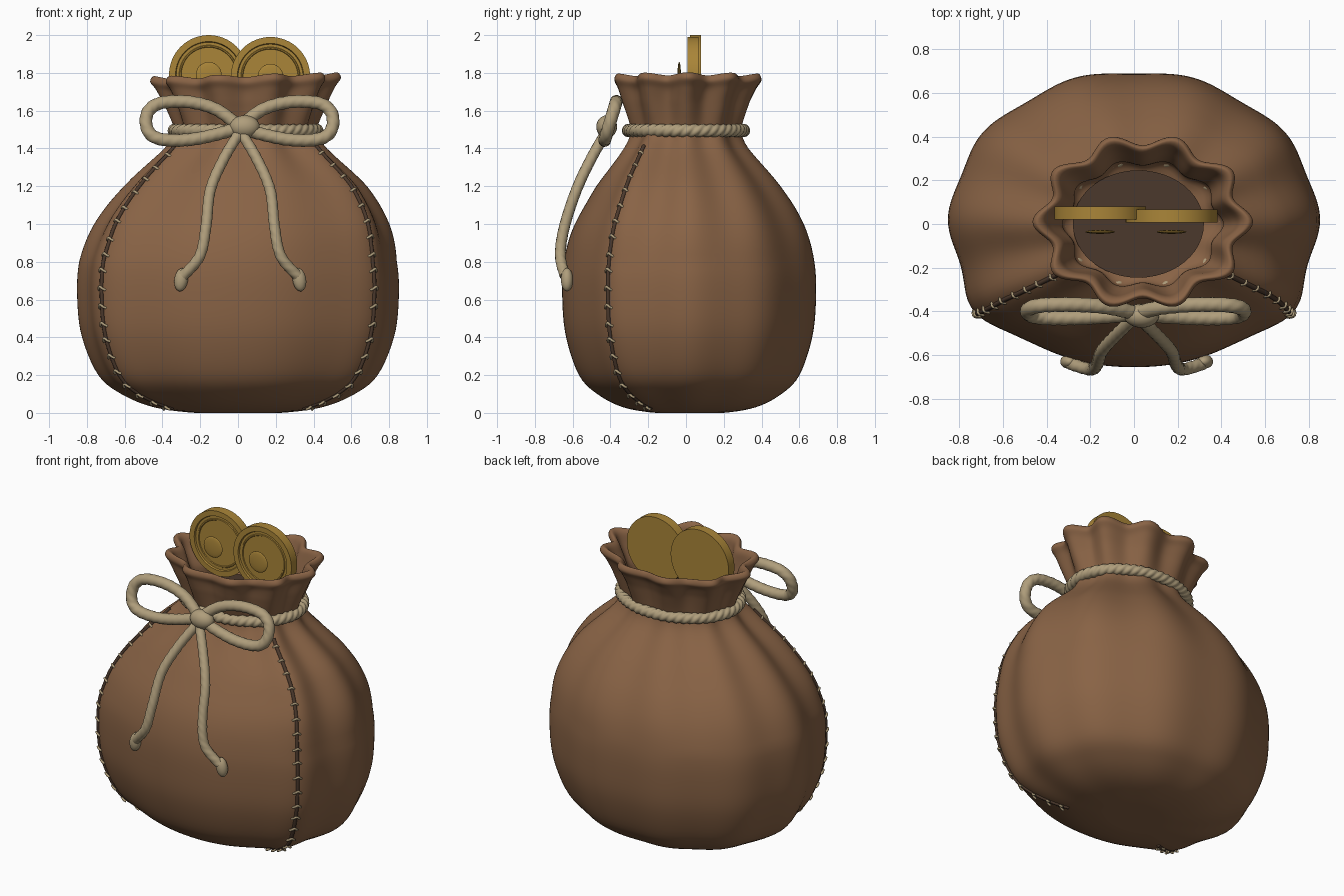
import bpy, bmesh
from math import sin, cos, pi, exp, radians
from mathutils import Vector, Matrix

if "Cube" in bpy.data.objects:
    bpy.data.objects.remove(bpy.data.objects["Cube"])


def material(name, rgb):
    m = bpy.data.materials.new(name)
    m.diffuse_color = (*rgb, 1)
    m.use_nodes = True
    m.node_tree.nodes["Principled BSDF"].inputs["Base Color"].default_value = m.diffuse_color
    return m


LEATHER = material("leather", (0.25, 0.125, 0.06))
DARK = material("dark_leather", (0.07, 0.04, 0.025))
ROPE = material("rope", (0.43, 0.34, 0.20))
GOLD = material("gold", (0.40, 0.235, 0.04))


def finish(name, bm, mat, angle=60):
    bmesh.ops.remove_doubles(bm, verts=bm.verts, dist=1e-5)
    bmesh.ops.recalc_face_normals(bm, faces=bm.faces)
    me = bpy.data.meshes.new(name)
    bm.to_mesh(me)
    bm.free()
    me.materials.append(mat)
    ob = bpy.data.objects.new(name, me)
    bpy.context.collection.objects.link(ob)
    bpy.ops.object.select_all(action='DESELECT')
    ob.select_set(True)
    bpy.context.view_layer.objects.active = ob
    bpy.ops.object.shade_smooth_by_angle(angle=radians(angle))


def skin(bm, rings, closed=False, caps=False):
    """Join rings of points with quads."""
    vs = [[bm.verts.new(p) for p in r] for r in rings]
    n = len(vs[0])
    for i in range(len(vs) if closed else len(vs) - 1):
        a, b = vs[i], vs[(i + 1) % len(vs)]
        for j in range(n):
            k = (j + 1) % n
            bm.faces.new((a[j], a[k], b[k], b[j]))
    if caps:
        bm.faces.new(vs[0])
        bm.faces.new(vs[-1])


def spline(rows, u):
    """Catmull-Rom through a list of tuples, u counted in rows."""
    i = min(int(u), len(rows) - 2)
    f = u - i
    a, b, c, d = (Vector(rows[max(0, min(k, len(rows) - 1))]) for k in range(i - 1, i + 3))
    return 0.5 * (2 * b + (c - a) * f + (2 * a - 5 * b + 4 * c - d) * f * f
                  + (3 * b - a - 3 * c + d) * f ** 3)


def smooth_path(pts, steps):
    return [spline(pts, i / steps) for i in range((len(pts) - 1) * steps + 1)]


def sweep(bm, pts, r, closed=False, sides=18, groove=0.0, pitch=0.05):
    """Tube along points; groove gives the twisted three-strand rope look."""
    pts = [Vector(p) for p in pts]
    n, rings, dist, up = len(pts), [], 0, None
    if closed:
        total = sum((pts[i] - pts[i - 1]).length for i in range(n))
        pitch = total / round(total / pitch)
    for i, p in enumerate(pts):
        nxt = pts[(i + 1) % n] if closed else pts[min(i + 1, n - 1)]
        prv = pts[i - 1] if closed else pts[max(i - 1, 0)]
        t = (nxt - prv).normalized()
        if up is None:
            up = Vector((0, 0, 1)) if abs(t.z) < 0.9 else Vector((0, -1, 0))
        up = (up - t * up.dot(t)).normalized()
        across = t.cross(up)
        if i:
            dist += (p - pts[i - 1]).length
        ring = []
        for j in range(sides):
            a = 2 * pi * j / sides
            q = r * (1 - groove + groove * 2 * abs(cos(1.5 * a + pi * dist / pitch)))
            ring.append(p + q * (cos(a) * up + sin(a) * across))
        rings.append(ring)
    skin(bm, rings, closed, not closed)


def ball(name, loc, scale, mat, rot=0):
    bm = bmesh.new()
    m = Matrix.Translation(loc) @ Matrix.Rotation(rot, 4, 'Y') @ Matrix.Diagonal((*scale, 1))
    bmesh.ops.create_uvsphere(bm, u_segments=24, v_segments=14, radius=1, matrix=m)
    finish(name, bm, mat)


def ramp(z, lo, hi):
    return max(0, min(1, (z - lo) / (hi - lo)))


# Bag profile (height, half width): outside, rolled rim, then the inner wall and floor
BAG = [(0, 0), (0, .22), (.03, .44), (.1, .61), (.2, .73), (.4, .815), (.6, .84), (.8, .83),
       (1, .765), (1.2, .625), (1.4, .415), (1.49, .365), (1.53, .37), (1.63, .405),
       (1.71, .44), (1.755, .47), (1.785, .452)]
BAG += [(z, .42 - .4 * (1.765 - z)) for z in (1.765, 1.7, 1.6, 1.5)] + [(1.45, 0)]
SEAM = radians(36.7)
SEAMS = {"right": -SEAM, "left": SEAM - pi}


def bag_point(u, t, lift=0.0):
    z, r = spline(BAG, u)
    depth = .805 - .02 * exp(-((z - 1.2) / .2) ** 2)
    # ten gathers, deepest at the mouth and faint on the front panel
    fold = .013 + .025 * ramp(z, .8, 1.4) + .036 * ramp(z, 1.5, 1.7)
    front = ramp(-sin(t), .5, .8) * (1 - ramp(z, 1.2, 1.45))
    k = 1 + fold * cos(10 * t) * (1 - .85 * front)
    # ridges along the seams
    ridge = (.06 * ramp(z, 0, .1) + .06 * ramp(z, .9, 1.4)) * (1 - ramp(z, 1.41, 1.52))
    for s in SEAMS.values():
        d = (t - s + pi) % (2 * pi) - pi
        k += ridge * exp(-(d / .22) ** 2)
    x = .04 * ramp(z, .8, 1.2) + (r * k + lift) * cos(t)
    y = .02 * (1 - ramp(z, 1.1, 1.4)) + .01 * ramp(z, 1.65, 1.75) + (r * k * depth + lift) * sin(t)
    wave = (.01 * cos(t) + .008 * cos(10 * t)) * ramp(z, 1.6, 1.75)
    return Vector((x, y, max(z, 0) + wave))


bm = bmesh.new()
skin(bm, [[bag_point(i / 5, 2 * pi * j / 160) for j in range(160)]
          for i in range(5 * (len(BAG) - 1) + 1)])
finish("bag", bm, LEATHER, 80)

# Dark filling seen inside the mouth
bm = bmesh.new()
bmesh.ops.create_circle(bm, cap_ends=True, segments=48, radius=.3,
                        matrix=Matrix.Translation((.02, 0, 1.52)) @ Matrix.Scale(.82, 4, (0, 1, 0)))
finish("bag_inside", bm, DARK)

# Side seams with chevron stitches
for side, t in SEAMS.items():
    us = [1.9 + 8.2 * i / 120 for i in range(121)]
    line = [bag_point(u, t, .001) for u in us]
    bm = bmesh.new()
    sweep(bm, line, .011, sides=8)
    finish(side + "_seam", bm, DARK)
    bm = bmesh.new()
    run, goal = 0, .03
    for i in range(1, len(us)):
        run += (line[i] - line[i - 1]).length
        if run >= goal:
            goal += .092
            w = .024 / max(.3, line[i].xy.length)
            ctrl = [bag_point(us[i], t + w * f, .014 - .018 * f * f) - Vector((0, 0, .018 * abs(f)))
                    for f in (-1, -.6, 0, .6, 1)]
            sweep(bm, smooth_path(ctrl, 3), .007, sides=8)
    finish(side + "_stitches", bm, ROPE)

# Twisted rope round the neck
bm = bmesh.new()
ring = [2 * pi * i / 400 for i in range(400)]
sweep(bm, [(.04 + .378 * cos(a), .305 * sin(a), 1.495) for a in ring], .031, True, 24, .13, .045)
finish("neck_rope", bm, ROPE)

# Bow: mirrored loops leaning back toward the top, mirrored tails with end knots
LOOP = [(.0, 1.515), (.12, 1.605), (.26, 1.645), (.41, 1.642), (.48, 1.6), (.495, 1.53),
        (.465, 1.47), (.39, 1.445), (.26, 1.447), (.12, 1.475), (0, 1.51)]
TAIL = [(0, -.42, 1.49), (.085, -.5, 1.35), (.158, -.58, 1.18), (.182, -.645, .98),
        (.215, -.665, .83), (.303, -.64, .725)]
for side, s in (("left", -1), ("right", 1)):
    bm = bmesh.new()
    loop = [(.008 + s * x, -.43 + .3 * (z - 1.445), z) for x, z in LOOP]
    sweep(bm, smooth_path(loop, 14), .033, groove=.04)
    finish(side + "_bow_loop", bm, ROPE)
    bm = bmesh.new()
    tail = smooth_path([(.012 + s * x, y, z) for x, y, z in TAIL], 20)
    sweep(bm, tail, .028, groove=.04)
    finish(side + "_bow_tail", bm, ROPE)
    ball(side + "_tail_end", tail[-1] + Vector((s * .01, .01, -.02)), (.036, .032, .062), ROPE, -s * .15)
ball("bow_knot", (.035, -.42, 1.515), (.08, .055, .06), ROPE)

# Coins: lathed discs with raised rim and ring, plus a raised centre boss
COIN = [(0, -.02), (.145, -.02), (.148, -.025), (.154, -.025), (.157, -.02), (.172, -.02),
        (.176, -.03), (.21, -.03), (.21, .03), (0, .03)]
for side, x, y, z in (("left", -.155, .05, 1.79), ("right", .172, .037, 1.78)):
    bm = bmesh.new()
    skin(bm, [[(x + r * cos(2 * pi * j / 64), y + d, z + r * sin(2 * pi * j / 64)) for j in range(64)]
              for r, d in COIN])
    finish(side + "_coin", bm, GOLD, 30)
    ball(side + "_coin_boss", (x, -.036, z), (.068, .009, .068), GOLD)
